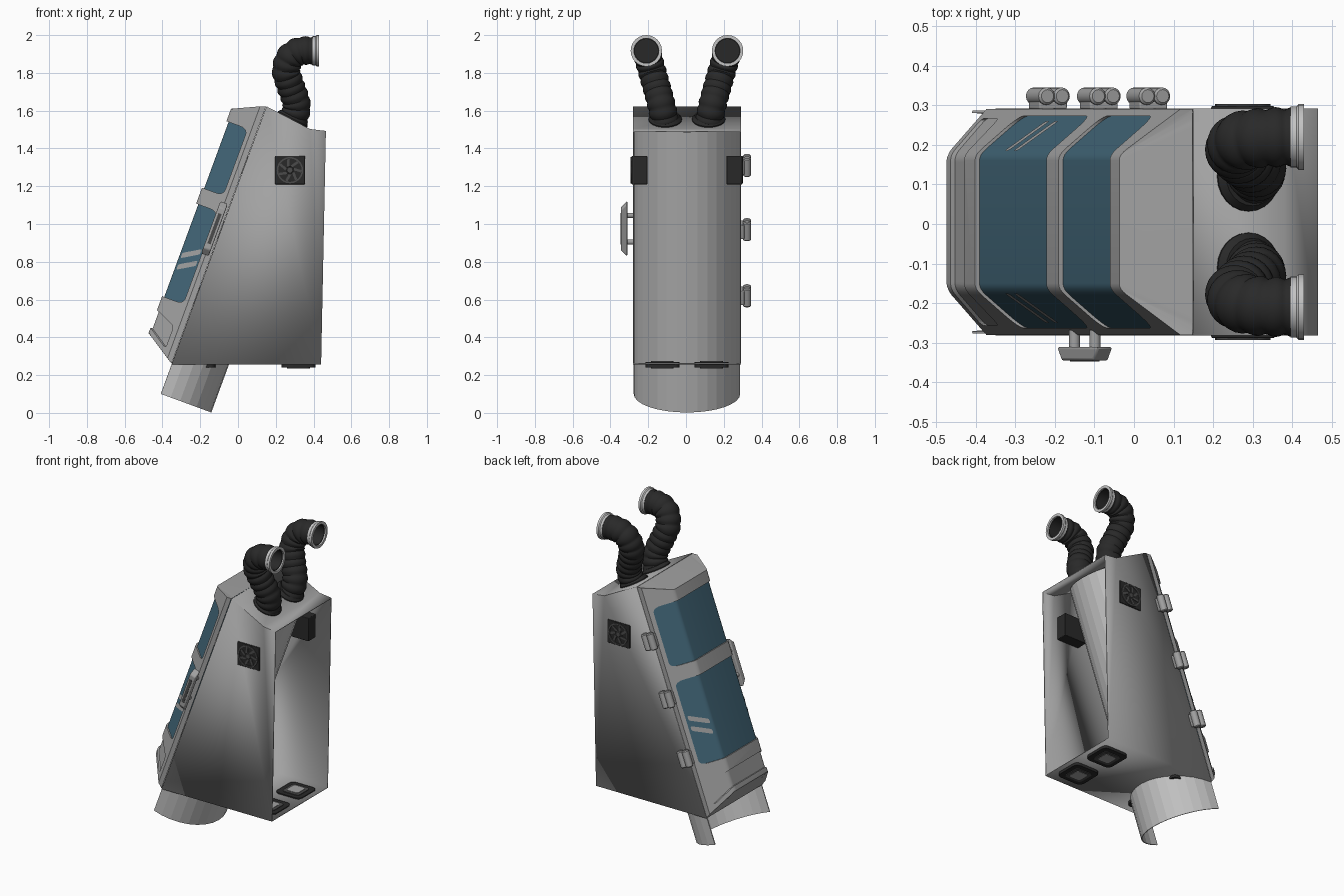
import bpy, bmesh, math
from mathutils import Vector, Matrix

if "Cube" in bpy.data.objects:
    bpy.data.objects.remove(bpy.data.objects["Cube"])

def material(name, r, g, b):
    m = bpy.data.materials.new(name)
    m.diffuse_color = (r, g, b, 1)
    m.use_nodes = True
    m.node_tree.nodes["Principled BSDF"].inputs["Base Color"].default_value = m.diffuse_color
    return m

GRAY = material("body gray", 0.36, 0.36, 0.36)
LIGHT = material("light gray", 0.55, 0.55, 0.55)
GLASS = material("blue glass", 0.055, 0.135, 0.19)
BLACK = material("rubber black", 0.022, 0.022, 0.022)
CHAR = material("charcoal", 0.07, 0.07, 0.07)

# Slanted lid frame: u runs up the slope, n points out of it
U, Y, N = Vector((.345, 0, .9386)), Vector((0, 1, 0)), Vector((-.9386, 0, .345))
TILT = Matrix((U, Y, N)).transposed()

def P(u, y, n):
    return Vector((-.35, y, .26)) + U * u + N * n

def finish(name, bm, mat, recalc=True):
    if recalc:
        bmesh.ops.recalc_face_normals(bm, faces=bm.faces[:])
    me = bpy.data.meshes.new(name)
    bm.to_mesh(me)
    bm.free()
    me.materials.append(mat)
    ob = bpy.data.objects.new(name, me)
    bpy.context.collection.objects.link(ob)
    return ob

def box(name, c, size, mat, rot=Matrix.Identity(3), bevel=0):
    bm = bmesh.new()
    bmesh.ops.create_cube(bm, size=1)
    for v in bm.verts:
        v.co = Vector(c) + rot @ Vector([a * b for a, b in zip(v.co, size)])
    ob = finish(name, bm, mat)
    if bevel:
        b = ob.modifiers.new("bevel", "BEVEL")
        b.width, b.segments = bevel, 3
    return ob

def sweep(name, rings, mat, sides=24, caps=True, closed=False):
    """Skin circles given as (centre, direction, radius)."""
    bm = bmesh.new()
    rows = []
    for c, t, r in rings:
        t = Vector(t).normalized()
        ref = Y if abs(t.y) < .9 else Vector((1, 0, 0))
        a = t.cross(ref).normalized()
        b = t.cross(a)
        rows.append([bm.verts.new(Vector(c) + r * (a * math.cos(w) + b * math.sin(w)))
                     for w in (2 * math.pi * i / sides for i in range(sides))])
    pairs = list(zip(rows, rows[1:])) + ([(rows[-1], rows[0])] if closed else [])
    for p, q in pairs:
        for i in range(sides):
            j = (i + 1) % sides
            bm.faces.new((p[i], p[j], q[j], q[i]))
    if caps and not closed:
        bm.faces.new(rows[0])
        bm.faces.new(rows[-1])
    return finish(name, bm, mat)

def rod(name, a, b, r, mat, sides=16):
    d = Vector(b) - Vector(a)
    e = d.normalized() * r * .25
    a, b = Vector(a), Vector(b)
    return sweep(name, [(a, d, r * .75), (a + e, d, r), (b - e, d, r), (b, d, r * .75)], mat, sides)

def round_poly(pts, r, steps=6):
    out = []
    for i, p in enumerate(pts):
        p = Vector(p)
        a = p + (Vector(pts[i - 1]) - p).normalized() * r
        c = p + (Vector(pts[(i + 1) % len(pts)]) - p).normalized() * r
        for k in range(steps + 1):
            t = k / steps
            out.append(a * (1 - t) ** 2 + p * 2 * t * (1 - t) + c * t * t)
    return out

def rect(x0, x1, y0, y1):
    return [(x0, y0), (x1, y0), (x1, y1), (x0, y1)]

# Lid cross-section height: flat middle, rounded crease, sloped cheeks
def drop(y):
    d, w = abs(y) - .17, .015
    return 0 if d < -w else d if d > w else (d + w) ** 2 / (4 * w)

def lid_sheet(name, loops, lift, mat, frame=False):
    bm = bmesh.new()
    for loop in loops:
        vs = [bm.verts.new((p[0], p[1], 0)) for p in loop]
        for a, b in zip(vs, vs[1:] + vs[:1]):
            bm.edges.new((a, b))
    bmesh.ops.triangle_fill(bm, use_beauty=True, edges=bm.edges[:], normal=(0, 0, 1))
    for s in (-1, 1):
        for y in (.155, .1625, .17, .1775, .185):
            bmesh.ops.bisect_plane(bm, geom=bm.verts[:] + bm.edges[:] + bm.faces[:], dist=1e-5,
                                   plane_co=(s * y, 0, 0), plane_no=(1, 0, 0))
    for v in bm.verts:
        v.co.z = .172 - drop(v.co.x) * 1.217 + lift
    if frame:
        rim = [e for e in bm.edges if len(e.link_faces) == 1]
        res = bmesh.ops.extrude_edge_only(bm, edges=rim)
        for v in [g for g in res["geom"] if isinstance(g, bmesh.types.BMVert)]:
            y, u, k = v.co.x, v.co.y, max(0, abs(v.co.x) - .17) / .115
            low, high = u < .112 - .09 * k, u > 1.373 + .065 * k
            if low or high or abs(y) > .28:      # outer skirt
                v.co.z = .002
                v.co.y = 0 if u < .7 else 1.449
                if high:
                    v.co.x = max(-.285, min(.285, y * 1.55))
            else:                                # window reveal
                v.co.z -= .02
    for v in bm.verts:
        v.co = P(v.co.y, v.co.x, v.co.z)
    return finish(name, bm, mat)

# Lid frame with two windows and a lower recess
lower = round_poly(rect(-.268, .268, .318, .84), .035)
upper = round_poly(rect(-.268, .268, .93, 1.305), .035)
pocket = round_poly([(-.262, .065), (-.17, .14), (.17, .14), (.262, .065),
                     (.262, .19), (.17, .24), (-.17, .24), (-.262, .19)], .02)
outer = [(-.285, .02), (-.17, .11), (.17, .11), (.285, .02),
         (.285, 1.44), (.17, 1.375), (-.17, 1.375), (-.285, 1.44)]
lid_sheet("lid_frame", [outer, lower, upper, pocket], 0, GRAY, True)
lid_sheet("lower_window", [lower], -.012, GLASS)
lid_sheet("upper_window", [upper], -.012, GLASS)
lid_sheet("lid_recess_panel", [pocket], -.012, GRAY)

# Plain painted stripes on the lower window cheeks
for s in (-1, 1):
    for u in (.475, .54):
        bar = [(s * .18, u), (s * .255, u + .055), (s * .255, u + .085), (s * .18, u + .03)]
        lid_sheet("window_stripe", [round_poly(bar, .01)], -.009, GRAY)

# Housing shell: side walls, floor and roof, open at the back
prof = [(-.35, .26), (.44, .26), (.465, 1.49), (.38, 1.5), (.15, 1.62)]
bm = bmesh.new()
L = [bm.verts.new((x, -.284, z)) for x, z in prof]
R = [bm.verts.new((x, .284, z)) for x, z in prof]
bm.faces.new(L)
bm.faces.new(R[::-1])
for i in (0, 2, 3):
    bm.faces.new((L[i], R[i], R[i + 1], L[i + 1]))
shell = finish("housing_shell", bm, GRAY)
m = shell.modifiers.new("thickness", "SOLIDIFY")
m.thickness, m.offset = .008, 0

# Half-pipe bed running through the housing
bm = bmesh.new()
rows = []
for u in (-.17, 1.41):
    rows.append([bm.verts.new(P(u, -.279 * math.cos(w), -.282 * math.sin(w)))
                 for w in (math.pi * i / 16 for i in range(17))])
for i in range(16):
    bm.faces.new((rows[0][i], rows[0][i + 1], rows[1][i + 1], rows[1][i]))
trough = finish("half_pipe_bed", bm, LIGHT)
m = trough.modifiers.new("thickness", "SOLIDIFY")
m.thickness, m.offset = .006, 0

# Hinges along the lid seam
for z in (.62, .97, 1.31):
    u = (z - .26) / .9386
    box("hinge_leaf", P(u, .295, 0), (.08, .02, .075), GRAY, TILT, .004)
    for n in (-.02, .02):
        rod("hinge_barrel", P(u - .052, .318, n), P(u + .052, .318, n), .022, GRAY)

# Handle on the opposite side
for du in (-.075, .075):
    rod("handle_post", P(.749 + du, -.27, .035), P(.749 + du, -.32, .035), .014, GRAY)
bar = box("handle_bar", P(.749, -.333, .035), (.3, .034, .042), GRAY, TILT, .006)
for v in bar.data.vertices:
    if v.co.y < -.333:
        v.co -= U * (.035 if (v.co - P(.749, 0, 0)).dot(U) > 0 else -.035)
box("handle_grip", P(.749, -.35, .035), (.17, .004, .018), CHAR, TILT)

# Side fans
for s in (-1, 1):
    c = Vector((.275, s * .292, 1.285))
    box("fan_box", (.275, s * .251, 1.285), (.16, .084, .15), BLACK, bevel=.004)
    sweep("fan_ring", [(c, Y, .07), (c + Y * s * .006, Y, .07),
                       (c + Y * s * .006, Y, .062), (c, Y, .062)], CHAR, closed=True)
    rod("fan_hub", c, c + Y * s * .006, .02, CHAR)
    for i in range(7):
        rot = Matrix.Rotation(2 * math.pi * i / 7, 3, "Y")
        box("fan_blade", c + rot @ Vector((.04, s * .002, 0)), (.042, .004, .013), CHAR,
            rot @ Matrix.Rotation(.3, 3, "Y"))

# Floor pads passing through the base
def pad(name, x, y, h, z0, z1, mat):
    bm = bmesh.new()
    pts = round_poly(rect(x - h, x + h, y - h, y + h), h * .4)
    f = bm.faces.new([bm.verts.new((p.x, p.y, z0)) for p in pts])
    res = bmesh.ops.extrude_face_region(bm, geom=[f])
    for g in res["geom"]:
        if isinstance(g, bmesh.types.BMVert):
            g.co.z = z1
    if not any(abs(q.calc_center_median().z - z0) < 1e-5 for q in bm.faces):
        bm.faces.new([v for v in bm.verts if v.co.z == z0])
    finish(name, bm, mat)

for x in (-.21, .32):
    for y in (-.13, .13):
        pad("floor_pad", x, y, .09, .24, .27, BLACK)
        pad("floor_pad_ring", x, y, .06, .236, .274, CHAR)
        pad("floor_pad_centre", x, y, .04, .234, .276, GRAY)

# Ribbed hoses with light end flanges
def spline(pts, per=16):
    pts = [Vector(p) for p in pts]
    pts = [2 * pts[0] - pts[1]] + pts + [2 * pts[-1] - pts[-2]]
    out = []
    for a, b, c, d in zip(pts, pts[1:], pts[2:], pts[3:]):
        for k in range(per):
            t = k / per
            out.append(.5 * (2 * b + (c - a) * t + (2 * a - 5 * b + 4 * c - d) * t * t
                             + (3 * b - a - 3 * c + d) * t ** 3))
    return out + [pts[-2]]

for s in (-1, 1):
    path = spline([(.29, s * .115, 1.53), (.31, s * .135, 1.63), (.275, s * .165, 1.74),
                   (.255, s * .185, 1.81), (.275, s * .205, 1.88), (.33, s * .213, 1.915),
                   (.42, s * .215, 1.917)])
    rings, dist = [], 0
    for i, p in enumerate(path):
        t = path[min(i + 1, len(path) - 1)] - path[max(i - 1, 0)]
        dist += (p - path[i - 1]).length if i else 0
        rings.append((p, t, .069 + .007 * abs(math.sin(math.pi * dist / .045))))
    X, end = Vector((1, 0, 0)), path[-1]
    rings += [(end, X, .062), (end - X * .08, X, .062)]
    sweep("hose", rings, BLACK)
    f = end + X * .01
    sweep("hose_flange", [(f - X * .035, X, .077), (f - X * .02, X, .077), (f - X * .014, X, .083),
                          (f, X, .083), (f, X, .066), (f - X * .035, X, .066)], LIGHT, closed=True)
    up = Vector((.46, 0, .888))
    b = Vector((.285, s * .115, 1.546))
    sweep("hose_collar", [(b, up, .088), (b + up * .012, up, .088), (b + up * .03, up, .074)], BLACK)

# Smooth shading with sharp edges; the bed stays faceted
for ob in bpy.context.scene.objects:
    ob.location.y += .005
    ob.select_set(ob is not trough and ob.name != trough.name)
bpy.context.view_layer.objects.active = shell
bpy.ops.object.shade_smooth_by_angle(angle=math.radians(35))
